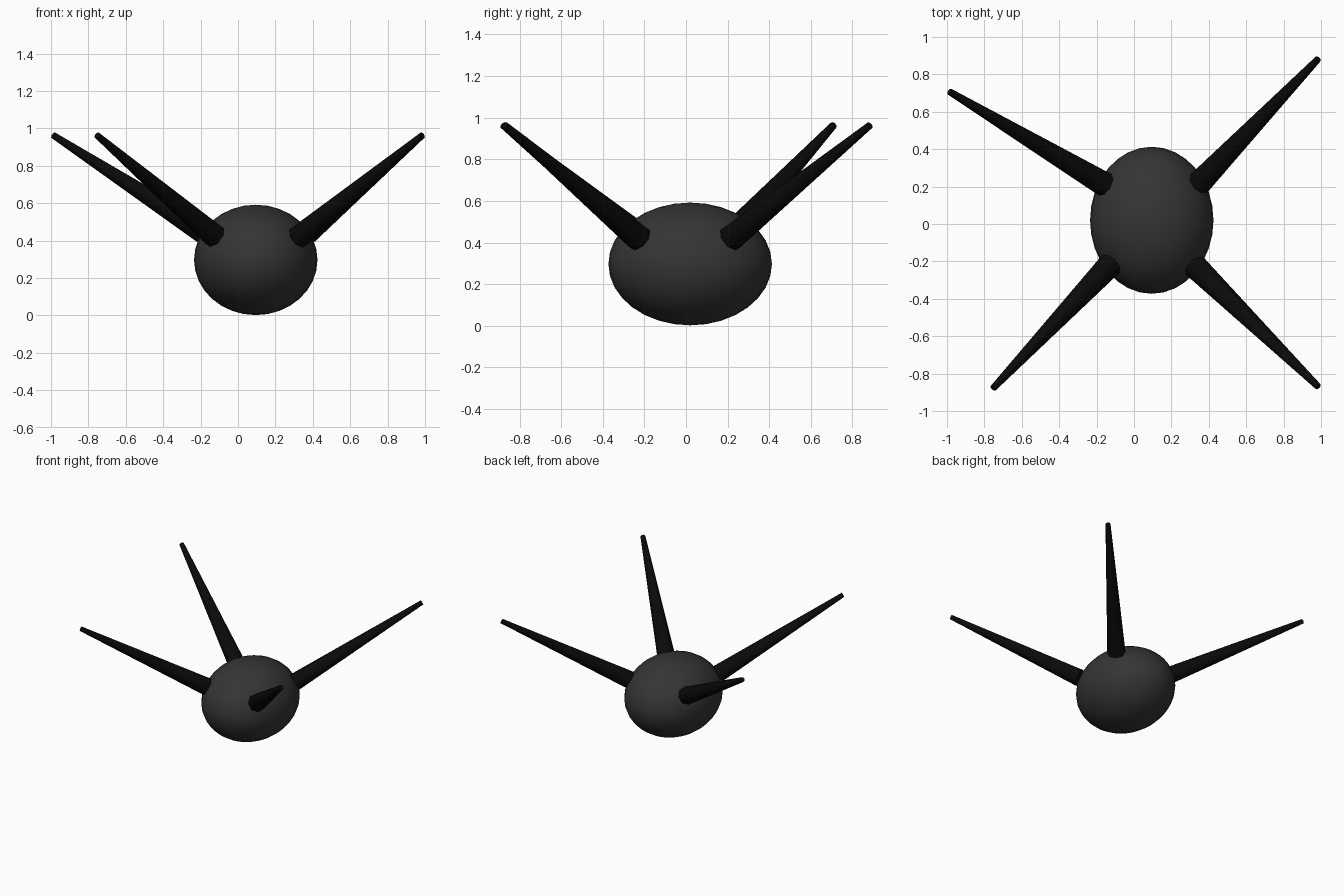
import bpy
from mathutils import Vector

if "Cube" in bpy.data.objects:
    bpy.data.objects.remove(bpy.data.objects["Cube"])


def material(name, value):
    m = bpy.data.materials.new(name)
    m.diffuse_color = (value, value, value, 1)
    m.use_nodes = True
    m.node_tree.nodes["Principled BSDF"].inputs["Base Color"].default_value = m.diffuse_color
    return m


charcoal = material("charcoal", 0.035)
black = material("black", 0.003)

# Ellipsoid body
bpy.ops.mesh.primitive_uv_sphere_add(segments=32, ring_count=16, radius=1, location=(0.095, 0.02, 0.297))
body = bpy.context.object
body.name = "body"
body.scale = (0.33, 0.393, 0.295)
body.data.materials.append(charcoal)
bpy.ops.object.shade_smooth()


def add_leg(name, base, tip):
    """Tapered leg running from base to tip."""
    base, tip = Vector(base), Vector(tip)
    axis = tip - base
    bpy.ops.mesh.primitive_cone_add(vertices=8, radius1=0.066, radius2=0.018, depth=axis.length,
                                    location=(base + tip) / 2)
    leg = bpy.context.object
    leg.name = name
    leg.rotation_mode = 'QUATERNION'
    leg.rotation_quaternion = axis.to_track_quat('Z', 'Y')
    leg.data.materials.append(black)
    bpy.ops.object.shade_smooth_by_angle(angle=0.87)


# Four raised legs
add_leg("front_right_leg", (0.325, -0.225, 0.42), (0.985, -0.87, 0.963))
add_leg("front_left_leg", (-0.125, -0.215, 0.425), (-0.753, -0.878, 0.963))
add_leg("back_right_leg", (0.345, 0.215, 0.42), (0.985, 0.883, 0.963))
add_leg("back_left_leg", (-0.155, 0.21, 0.425), (-0.987, 0.708, 0.963))
